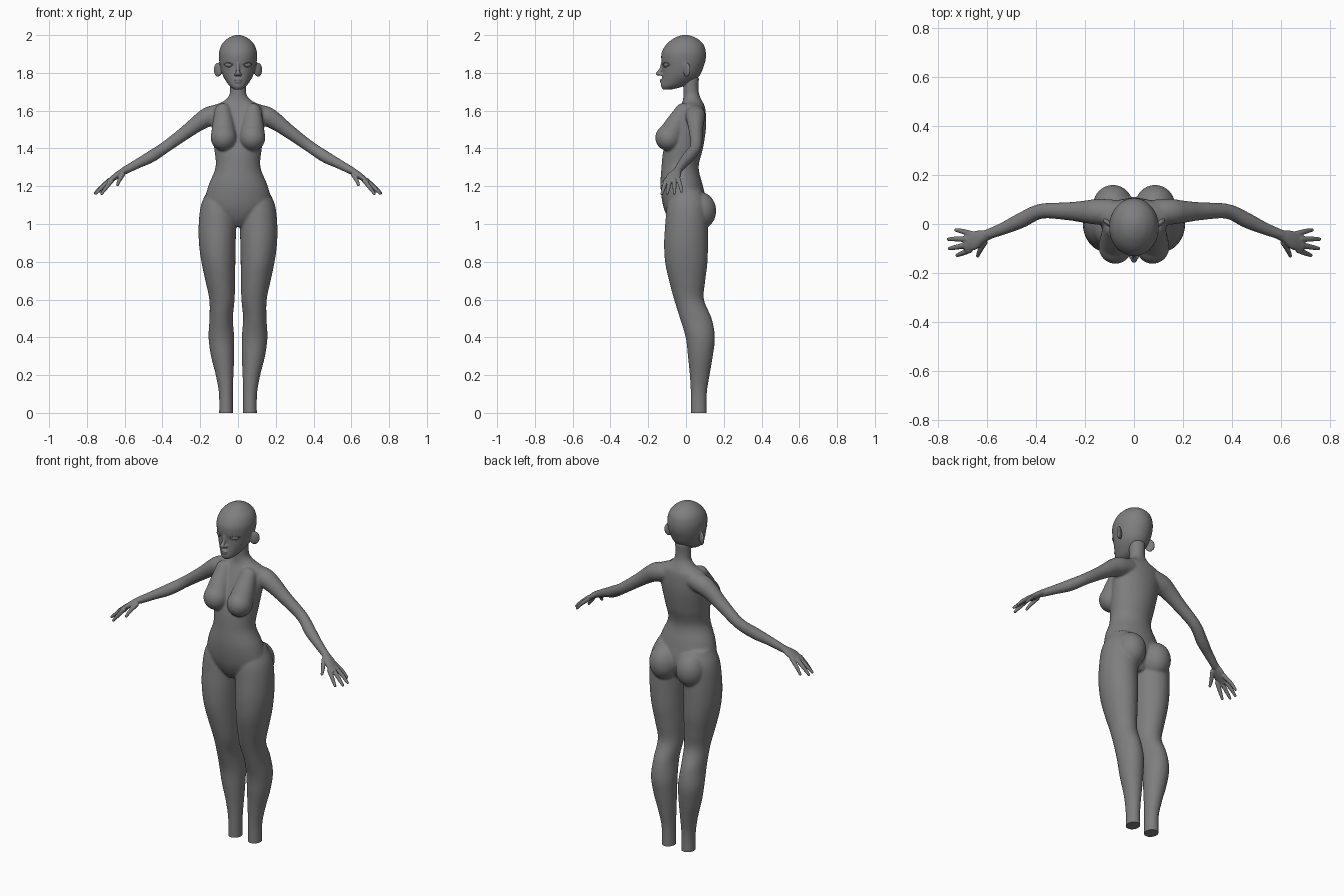
import bpy, bmesh, math
from mathutils import Vector, Matrix

if "Cube" in bpy.data.objects:
    bpy.data.objects.remove(bpy.data.objects["Cube"])

skin = bpy.data.materials.new("matte_grey")
skin.diffuse_color = (0.21, 0.21, 0.21, 1)
skin.use_nodes = True
skin.node_tree.nodes["Principled BSDF"].inputs["Base Color"].default_value = skin.diffuse_color


def refine(rows, n=5):
    """Catmull-Rom interpolation between rows of numbers."""
    rows = [Vector(r) for r in rows]
    out = []
    for i in range(len(rows) - 1):
        b, c = rows[i], rows[i + 1]
        a = rows[i - 1] if i else b * 2 - c
        d = rows[i + 2] if i + 2 < len(rows) else c * 2 - b
        for k in range(n):
            t = k / n
            out.append(0.5 * (2 * b + (c - a) * t + (2 * a - 5 * b + 4 * c - d) * t * t
                              + (3 * b - a - 3 * c + d) * t ** 3))
    return out + [rows[-1]]


def loft(bm, rings, seg=40):
    """Closed skin through elliptical rings given as (centre, u, v)."""
    loops = []
    for c, u, v in rings:
        loops.append([bm.verts.new(c + u * math.cos(2 * math.pi * i / seg)
                                   + v * math.sin(2 * math.pi * i / seg)) for i in range(seg)])
    for a, b in zip(loops, loops[1:]):
        for i in range(seg):
            j = (i + 1) % seg
            bm.faces.new((a[i], a[j], b[j], b[i]))
    bm.faces.new(loops[0][::-1])
    bm.faces.new(loops[-1])


def column(bm, rows, s=1):
    """Upright form: rows of (z, x_min, x_max, y_front, y_back)."""
    loft(bm, [(Vector((s * (x0 + x1) / 2, (y0 + y1) / 2, z)),
               Vector(((x1 - x0) / 2, 0, 0)), Vector((0, (y1 - y0) / 2, 0)))
              for z, x0, x1, y0, y1 in refine(rows)])


def ball(bm, c, r, s=1, turn=0):
    m = (Matrix.Translation((s * c[0], c[1], c[2])) @ Matrix.Rotation(s * turn, 4, 'Z')
         @ Matrix.Diagonal((*r, 1)))
    bmesh.ops.create_uvsphere(bm, u_segments=32, v_segments=20, radius=1, matrix=m)


def tube(bm, pts, s=1):
    """Round limb: points of (x, y, z, radius), with rounded ends."""
    pts = refine([(s * p[0], *p[1:]) for p in pts], 4)
    rings = []
    for i, p in enumerate(pts):
        d = (pts[min(i + 1, len(pts) - 1)] - pts[max(i - 1, 0)]).to_3d().normalized()
        u = d.cross(Vector((0.05, 0.3, 1))).normalized()
        rings.append((p.to_3d(), u * p[3], d.cross(u) * p[3]))
    loft(bm, rings, 20)
    for p in (pts[0], pts[-1]):
        ball(bm, p[:3], (p[3],) * 3)


def finish(bm, name, voxel=None, smooth=0, cut=False):
    bmesh.ops.recalc_face_normals(bm, faces=bm.faces[:])
    me = bpy.data.meshes.new(name)
    bm.to_mesh(me)
    bm.free()
    ob = bpy.data.objects.new(name, me)
    bpy.context.collection.objects.link(ob)
    if voxel:
        mod = ob.modifiers.new("fuse", 'REMESH')
        mod.mode, mod.voxel_size = 'VOXEL', voxel
        mod = ob.modifiers.new("soften", 'SMOOTH')
        mod.factor, mod.iterations = 0.5, smooth
        dg = bpy.context.evaluated_depsgraph_get()
        ob.data = bpy.data.meshes.new_from_object(ob.evaluated_get(dg))
        ob.modifiers.clear()
    if cut:  # flat ends at the ankles
        bm = bmesh.new()
        bm.from_mesh(ob.data)
        res = bmesh.ops.bisect_plane(bm, geom=bm.verts[:] + bm.edges[:] + bm.faces[:],
                                     plane_co=(0, 0, 0), plane_no=(0, 0, 1), clear_inner=True)
        bmesh.ops.holes_fill(bm, edges=[e for e in bm.edges if e.is_boundary], sides=0)
        bm.to_mesh(ob.data)
        bm.free()
    ob.data.materials.clear()
    ob.data.materials.append(skin)
    bpy.ops.object.select_all(action='DESELECT')
    ob.select_set(True)
    bpy.context.view_layer.objects.active = ob
    bpy.ops.object.shade_smooth_by_angle(angle=math.radians(50))
    return ob


# Body: torso and neck, legs, arms
body = bmesh.new()
torso = [(0.985, .05, -.06, .06), (1.03, .12, -.095, .09), (1.1, .175, -.122, .11),
         (1.2, .158, -.135, .09), (1.3, .119, -.13, .067), (1.4, .126, -.118, .09),
         (1.5, .138, -.085, .105), (1.57, .145, -.055, .106), (1.62, .14, -.03, .1),
         (1.648, .08, -.018, .087), (1.68, .048, -.014, .072), (1.72, .043, -.015, .066),
         (1.78, .045, -.02, .07)]
column(body, [(z, -w, w, f, b) for z, w, f, b in torso])
leg = [(-.03, .027, .1, .025, .11), (.1, .027, .101, .025, .11), (.2, .024, .118, .02, .125),
       (.3, .02, .143, .01, .142), (.4, .02, .156, -.002, .153), (.5, .027, .151, -.032, .136),
       (.6, .018, .152, -.063, .095), (.7, .015, .173, -.09, .102), (.8, .014, .194, -.111, .114),
       (.9, .012, .207, -.116, .116), (1.0, .01, .208, -.11, .115), (1.1, .012, .196, -.1, .11),
       (1.18, .03, .16, -.075, .08)]
arm = [(.09, .05, 1.585, .05), (.15, .05, 1.57, .053), (.2, .05, 1.542, .046),
       (.27, .052, 1.49, .037), (.38, .052, 1.41, .031), (.46, .015, 1.357, .032),
       (.53, -.017, 1.32, .026), (.605, -.046, 1.28, .021)]
for s in (1, -1):
    column(body, leg, s)
    tube(body, arm, s)
    # Bust and seat
    tube(body, [(.08, -.015, 1.595, .045), (.078, -.05, 1.53, .058), (.076, -.085, 1.465, .068)], s)
    ball(body, (.076, -.092, 1.457), (.069, .071, .07), s)
    ball(body, (.086, .072, 1.07), (.083, .088, .1), s)
finish(body, "body", .0055, 14, cut=True)

# Hands: palm, fingers and thumb
hands = bmesh.new()
fingers = [((.66, -.042, 1.24), (.7, -.03, 1.205), (.727, -.024, 1.172)),
           ((.68, -.062, 1.232), (.725, -.061, 1.195), (.757, -.062, 1.163)),
           ((.682, -.086, 1.228), (.723, -.094, 1.19), (.753, -.1, 1.162)),
           ((.67, -.106, 1.228), (.7, -.119, 1.19), (.722, -.128, 1.16)),
           ((.61, -.075, 1.262), (.628, -.106, 1.232), (.638, -.13, 1.207))]
for s in (1, -1):
    palm = refine([(.57, -.033, 1.298, .021, .02), (.61, -.05, 1.278, .025, .018),
                   (.645, -.066, 1.254, .038, .017), (.69, -.078, 1.222, .034, .011)])
    loft(hands, [(Vector((s * x, y, z)), Vector((0, w, 0)), Vector((s * t * .55, 0, t * .83)))
                 for x, y, z, w, t in palm], 24)
    for f in fingers:
        tube(hands, [(*p, r) for p, r in zip(f, (.0125, .0105, .0075))], s)
finish(hands, "hands", .003, 5)

# Head: skull, nose, lips, ears
head = bmesh.new()
skull = [(1.712, .02, -.122, -.075), (1.73, .044, -.132, -.01), (1.76, .066, -.129, .045),
         (1.79, .082, -.126, .075), (1.83, .094, -.125, .092), (1.87, .1, -.131, .104),
         (1.91, .1, -.128, .105), (1.95, .086, -.105, .093), (1.98, .058, -.07, .062),
         (1.995, .03, -.038, .03), (2.001, .008, -.012, .004)]
column(head, [(z, -w, w, f, b) for z, w, f, b in skull])
tube(head, [(0, -.121, 1.86, .009), (0, -.133, 1.82, .009), (0, -.146, 1.797, .013)])
ball(head, (0, -.129, 1.762), (.021, .01, .0055))
ball(head, (0, -.128, 1.751), (.018, .01, .006))
for s in (1, -1):
    ball(head, (.011, -.132, 1.792), (.01, .012, .008), s)
    ball(head, (.106, .004, 1.817), (.027, .011, .038), s, math.radians(38))
finish(head, "head", .0035, 5)


# Eyes, eyelids and brows follow the curve of the face
def face_y(x):
    return -.015 - .111 * math.sqrt(1 - (x / .096) ** 2)


def arc(bm, x0, x1, z, rise, r, s):
    pts = []
    for k in range(5):
        t = k / 4
        x = x0 + (x1 - x0) * t
        pts.append((x, face_y(x) - .001, z + rise * math.sin(math.pi * t), r))
    tube(bm, pts, s)


eyes, lids, brows = bmesh.new(), bmesh.new(), bmesh.new()
for s in (1, -1):
    ball(eyes, (.051, face_y(.051) + .005, 1.843), (.02, .009, .011), s, math.radians(28))
    arc(lids, .029, .074, 1.844, .012, .003, s)
    arc(lids, .031, .072, 1.841, -.01, .002, s)
    arc(brows, .024, .078, 1.874, .011, .0028, s)
finish(eyes, "eyes")
finish(lids, "eyelids")
finish(brows, "eyebrows")
